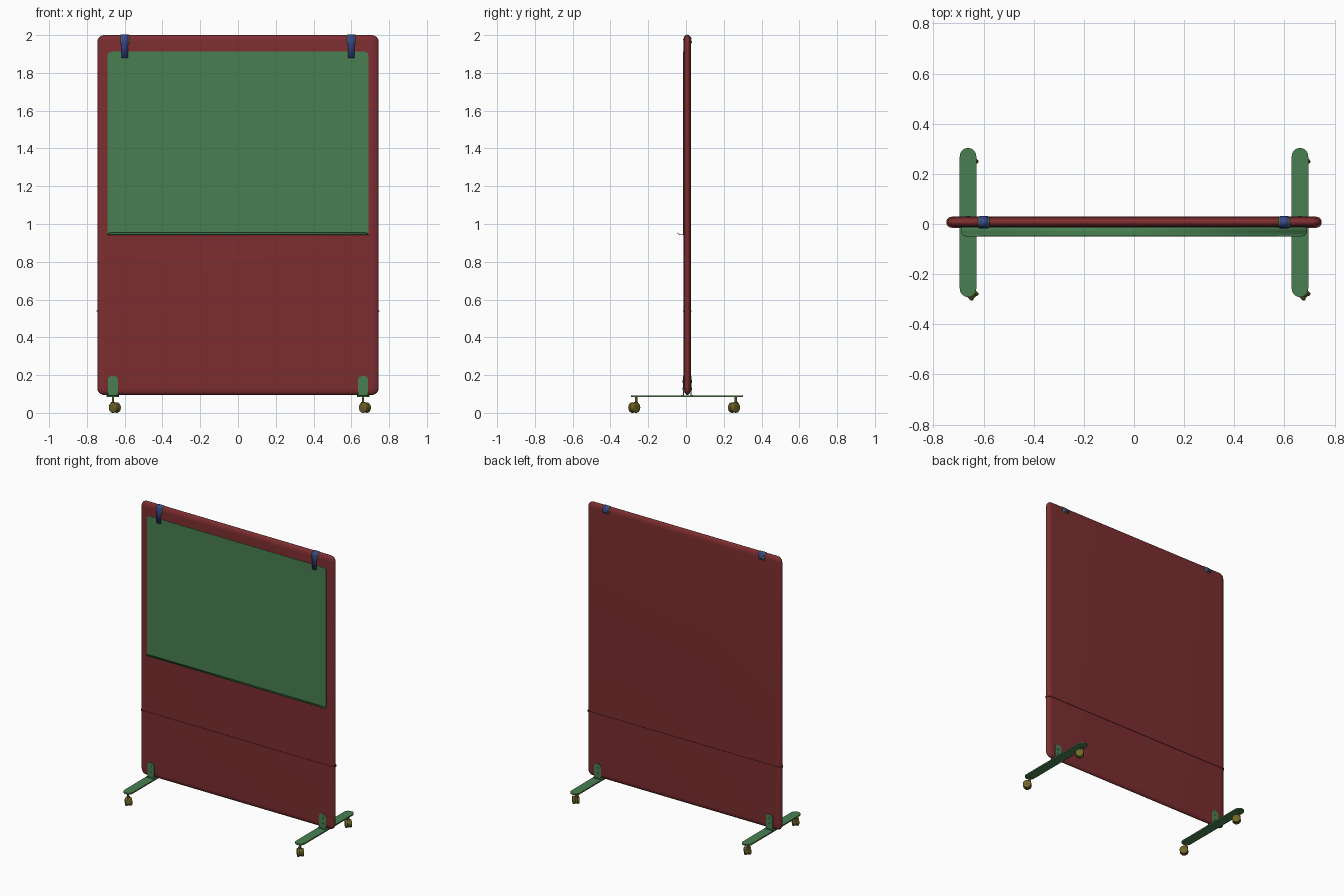
import bpy
import bmesh
from math import sin, cos, pi, radians
from mathutils import Matrix, Vector

cube = bpy.data.objects.get("Cube")
if cube:
    bpy.data.objects.remove(cube, do_unlink=True)


def material(name, rgb):
    m = bpy.data.materials.new(name)
    m.use_nodes = True
    m.diffuse_color = (*rgb, 1)
    m.node_tree.nodes["Principled BSDF"].inputs["Base Color"].default_value = (*rgb, 1)
    return m


RED = material("dark red fabric", (0.205, 0.027, 0.030))
GREEN = material("green metal", (0.065, 0.216, 0.084))
BLUE = material("blue strap", (0.040, 0.065, 0.262))
OLIVE = material("olive plastic", (0.156, 0.127, 0.021))

MID = 0.007       # y of the panel's middle plane
HALF = 0.019      # half the panel thickness
EDGE = 0.035      # depth of the rounded rim
TOP, BOTTOM = 2.0, 0.095


def finish(name, bm, mat, angle=35):
    bmesh.ops.recalc_face_normals(bm, faces=bm.faces)
    mesh = bpy.data.meshes.new(name)
    bm.to_mesh(mesh)
    bm.free()
    mesh.materials.append(mat)
    ob = bpy.data.objects.new(name, mesh)
    bpy.context.collection.objects.link(ob)
    bpy.ops.object.select_all(action="DESELECT")
    ob.select_set(True)
    bpy.context.view_layer.objects.active = ob
    bpy.ops.object.shade_smooth_by_angle(angle=radians(angle))
    return ob


def outline(w, h, radii, steps=8):
    """Rounded rectangle; radii run from the upper right, anticlockwise."""
    pts = []
    for i, (sx, sy) in enumerate(((1, 1), (-1, 1), (-1, -1), (1, -1))):
        r = radii[i]
        for k in range(steps + 1):
            a = (i + k / steps) * pi / 2
            pts.append((sx * (w / 2 - r) + r * cos(a), sy * (h / 2 - r) + r * sin(a)))
    return pts


def loft(name, rings, mat, angle=35):
    """Skin closed rings of points and cap both ends."""
    bm = bmesh.new()
    loops = [[bm.verts.new(p) for p in ring] for ring in rings]
    n = len(loops[0])
    for a, b in zip(loops, loops[1:]):
        for i in range(n):
            bm.faces.new((a[i], a[(i + 1) % n], b[(i + 1) % n], b[i]))
    bm.faces.new(loops[0])
    bm.faces.new(loops[-1])
    bmesh.ops.remove_doubles(bm, verts=bm.verts, dist=1e-6)
    return finish(name, bm, mat, angle)


def upright_plate(name, x, z, w, h, radii, y0, y1, mat):
    pts = outline(w, h, radii)
    return loft(name, [[(x + u, y, z + v) for u, v in pts] for y in (y0, y1)], mat)


def strip(name, x, path, thick, mat):
    """Bent sheet along (y, z, half width) points."""
    bm = bmesh.new()
    rows = [[bm.verts.new((x + s * w, y, z)) for s in (-1, 1)] for y, z, w in path]
    for a, b in zip(rows, rows[1:]):
        bm.faces.new((a[0], a[1], b[1], b[0]))
    ob = finish(name, bm, mat)
    mod = ob.modifiers.new("thickness", "SOLIDIFY")
    mod.thickness = thick
    mod.offset = 0
    return ob


def cylinder(name, start, end, r, mat, bevel=0.0):
    start, end = Vector(start), Vector(end)
    axis = end - start
    bm = bmesh.new()
    bmesh.ops.create_cone(bm, cap_ends=True, segments=20, radius1=r, radius2=r, depth=axis.length)
    if bevel:
        rims = [e for e in bm.edges if abs(e.verts[0].co.z - e.verts[1].co.z) < 1e-6]
        bmesh.ops.bevel(bm, geom=rims, offset=bevel, segments=3, affect="EDGES", profile=0.5)
    turn = axis.to_track_quat("Z", "Y").to_matrix().to_4x4()
    bm.transform(Matrix.Translation((start + end) / 2) @ turn)
    return finish(name, bm, mat)


# Padded panel with an elliptical rim
rings = []
for k in range(13):
    t = -pi / 2 + pi * k / 12
    inset = EDGE * (1 - cos(t))
    pts = outline(1.49 - 2 * inset, TOP - BOTTOM - 2 * inset, [0.037 - inset] * 4)
    rings.append([(u, MID + HALF * sin(t), (TOP + BOTTOM) / 2 + v) for u, v in pts])
loft("padded_panel", rings, RED, 50)

# Seam running round the panel
seam = outline(1.496, 2 * HALF + 0.006, [0.02] * 4)
loft("seam", [[(u, MID + v, z) for u, v in seam] for z in (0.536, 0.543)], RED)

# Writing board and its upturned tray
FRONT = MID - HALF
upright_plate("writing_board", 0, 1.428, 1.38, 0.968, (0.02, 0.02, 0, 0),
              FRONT - 0.003, FRONT + 0.003, GREEN)
lip = [(FRONT - 0.002, 0.944, 0.69), (-0.030, 0.943, 0.69), (-0.040, 0.948, 0.687),
       (-0.046, 0.953, 0.680), (-0.049, 0.956, 0.668)]
strip("board_tray", 0, lip, 0.003, GREEN)


def rim_path(gap, half_width, low_front, low_back):
    """Path over the panel's top rim, with straight tails."""
    arc = []
    for k in range(13):
        t = -pi / 2 + pi * k / 12
        arc.append((MID + (HALF + gap) * sin(t), TOP - EDGE + (EDGE + min(gap, 0.001)) * cos(t), half_width))
    front = (MID - HALF - gap, low_front, half_width)
    back = (MID + HALF + gap, low_back, half_width)
    return [front] + arc + [back]


def caster(name, x, y):
    """Twin-wheel caster, swivelled diagonally."""
    roll = Vector((1, -1, 0)).normalized()
    axle = Vector((1, 1, 0)).normalized()
    hub = Vector((x, y, 0.028)) + roll * 0.014
    for tag, s in (("outer", 1), ("inner", -1)):
        cylinder(f"{name}_{tag}_wheel", hub + axle * s * 0.006, hub + axle * s * 0.021,
                 0.028, OLIVE, 0.006)
    cylinder(name + "_hood", hub - axle * 0.009, hub + axle * 0.009, 0.025, OLIVE)
    cylinder(name + "_collar", (x, y, 0.03), (x, y, 0.058), 0.011, OLIVE)
    cylinder(name + "_stem", (x, y, 0.05), (x, y, 0.085), 0.006, OLIVE)


for side, s in (("left", 1), ("right", -1)):
    # Hanging hook: green clip under a blue strap
    hx = s * 0.6
    strip(side + "_hook_clip", hx, rim_path(0.001, 0.023, 1.952, 1.955), 0.002, GREEN)
    strip(side + "_hook_strap", hx, rim_path(0.004, 0.017, 1.88, 1.962), 0.002, BLUE)

    # Foot bar with round ends
    fx = s * 0.662
    bar = outline(0.066, 0.594, [0.0329] * 4)
    loft(side + "_foot", [[(fx + u, 0.006 + v, z) for u, v in bar] for z in (0.083, 0.092)], GREEN)

    # Angle brackets on both faces, each with two bolts
    for face, d in (("front", -1), ("back", 1)):
        y0 = MID + d * (HALF - 0.001)
        y1 = MID + d * (HALF + 0.003)
        label = f"{side}_{face}"
        upright_plate(label + "_bracket", fx, 0.143, 0.052, 0.104, (0.02, 0.02, 0, 0), y0, y1, GREEN)
        flange = outline(0.062, 0.012, [0.003] * 4)
        loft(label + "_bracket_flange",
             [[(fx + u, y1 + d * 0.002 + v, z) for u, v in flange] for z in (0.091, 0.096)], GREEN)
        for n, z in (("lower", 0.128), ("upper", 0.166)):
            cylinder(f"{label}_{n}_bolt", (fx, y0, z), (fx, y1 + d * 0.003, z), 0.007, GREEN)
        caster(label + "_caster", fx, d * 0.264)
